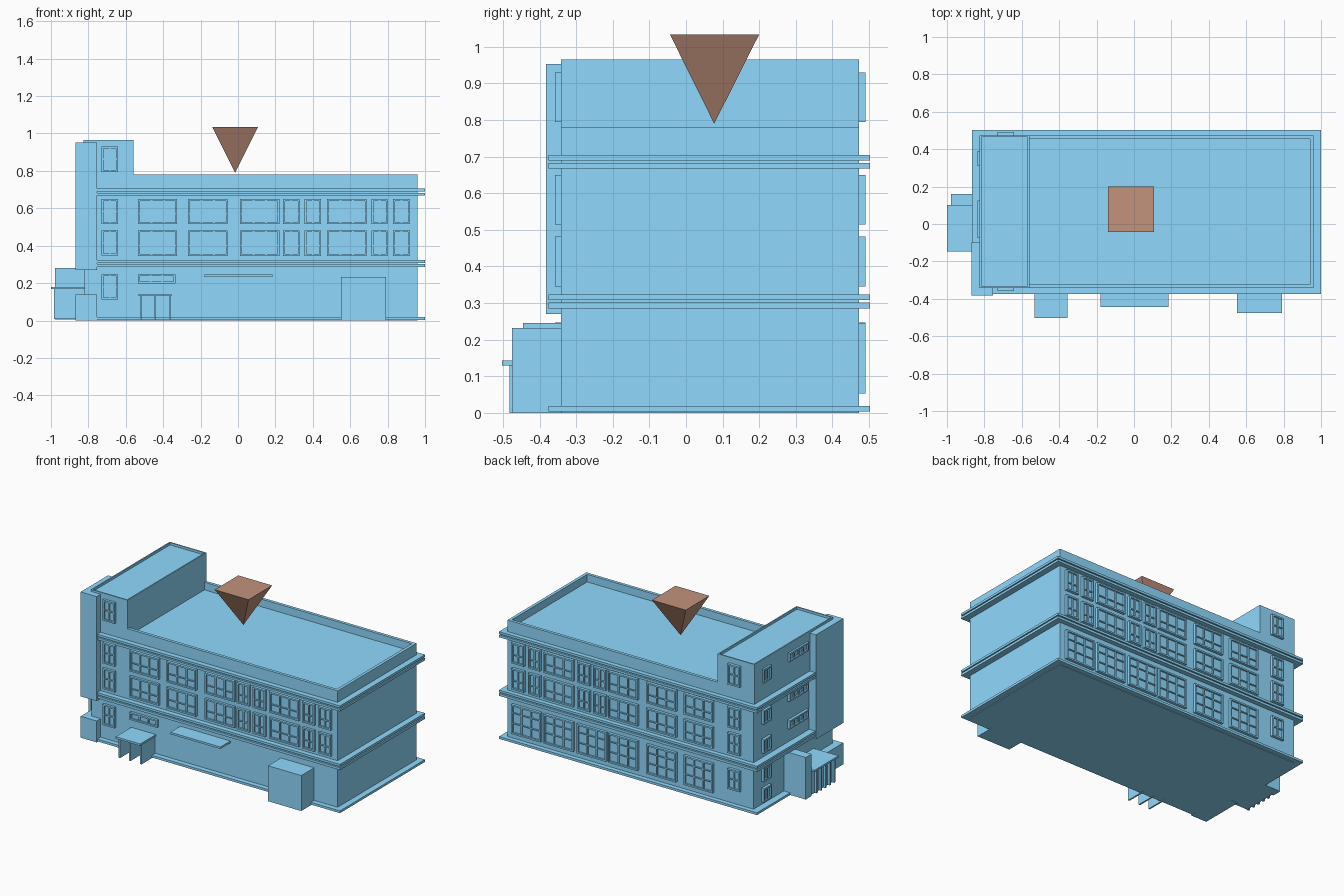
import bpy, bmesh
from mathutils import Vector

if "Cube" in bpy.data.objects:
    bpy.data.objects.remove(bpy.data.objects["Cube"])


def material(name, color):
    mat = bpy.data.materials.new(name)
    mat.diffuse_color = color
    mat.use_nodes = True
    mat.node_tree.nodes["Principled BSDF"].inputs["Base Color"].default_value = mat.diffuse_color
    return mat


BLUE = material("blue", (0.28, 0.70, 1.0, 1))
BROWN = material("brown", (0.54, 0.29, 0.2, 1))


def add_box(bm, x0, x1, y0, y1, z0, z1):
    vs = bmesh.ops.create_cube(bm, size=1)["verts"]
    for v in vs:
        v.co = Vector(((x0 + x1) / 2 + v.co.x * (x1 - x0),
                       (y0 + y1) / 2 + v.co.y * (y1 - y0),
                       (z0 + z1) / 2 + v.co.z * (z1 - z0)))


def finish(bm, name, mat=BLUE):
    me = bpy.data.meshes.new(name)
    bm.to_mesh(me)
    bm.free()
    me.materials.append(mat)
    ob = bpy.data.objects.new(name, me)
    bpy.context.collection.objects.link(ob)
    return ob


def boxes(name, *dims):
    bm = bmesh.new()
    for d in dims:
        add_box(bm, *d)
    return finish(bm, name)


def walled_block(name, x0, x1, y0, y1, z0, z1, rim, drop):
    """Block whose flat roof sits below a surrounding parapet."""
    bm = bmesh.new()
    add_box(bm, x0, x1, y0, y1, z0, z1)
    top = max(bm.faces, key=lambda f: f.calc_center_median().z)
    bmesh.ops.inset_region(bm, faces=[top], thickness=rim)
    down = bmesh.ops.extrude_face_region(bm, geom=[top])
    bmesh.ops.translate(bm, vec=(0, 0, -drop),
                        verts=[g for g in down["geom"] if isinstance(g, bmesh.types.BMVert)])
    if top.is_valid:
        bmesh.ops.delete(bm, geom=[top], context="FACES")
    bmesh.ops.recalc_face_normals(bm, faces=bm.faces)
    return finish(bm, name)


WALL = {"front": -0.34, "back": 0.473, "left": -0.82}


def window(bm, side, a0, a1, z0, z1, cols, rows, bar=0.01):
    """Raised frame, bars and pane; rows lists the heights of the cross bars."""
    def part(b0, b1, c0, c1, depth):
        w = WALL[side]
        if side == "left":
            add_box(bm, w - depth, w + 0.005, b0, b1, c0, c1)
        elif side == "front":
            add_box(bm, b0, b1, w - depth, w + 0.005, c0, c1)
        else:
            add_box(bm, b0, b1, w - 0.005, w + depth, c0, c1)
    part(a0, a1, z0, z1, 0.007)
    for i in range(cols + 1):
        t = 0.018 if i in (0, cols) else 0.014
        c = a0 + bar / 2 + (a1 - a0 - bar) * i / cols
        part(c - bar / 2, c + bar / 2, z0, z1, t)
    for z in (z0, z1 - bar):
        part(a0, a1, z, z + bar, 0.018)
    for f in rows:
        z = z0 + (z1 - z0) * f
        part(a0, a1, z - bar / 3, z + bar / 3, 0.014)


# Main building and stair tower
walled_block("main_building", -0.82, 0.96, -0.342, 0.473, 0, 0.78, 0.028, 0.05)
walled_block("stair_tower", -0.825, -0.56, -0.342, 0.473, 0.70, 0.966, 0.012, 0.015)

# Projecting bands around each floor
boxes("floor_bands", *[(-0.865, 1.0, -0.375, 0.503, a, b) for a, b in
                       ((0.004, 0.019), (0.285, 0.301), (0.308, 0.323),
                        (0.668, 0.683), (0.69, 0.705))])

# Corner pier wrapping the front left edge, and its base
for name, z0, z1 in (("corner_pier", 0.27, 0.953), ("corner_pier_base", 0, 0.14)):
    boxes(name, (-0.87, -0.82, -0.34, -0.10, z0, z1),
          (-0.87, -0.755, -0.382, -0.34, z0, z1))

# Upper floor and stair windows, alike on front and back
WIDE = [(-0.535, -0.325), (-0.268, -0.055), (0.01, 0.222), (0.475, 0.688)]
NARROW = [(0.24, 0.33), (0.355, 0.445), (0.715, 0.80), (0.83, 0.92)]
for side in ("front", "back"):
    bm = bmesh.new()
    for z0, z1 in ((0.345, 0.482), (0.515, 0.65)):
        for a, b in WIDE:
            window(bm, side, a, b, z0, z1, 3, (0.4,))
        for a, b in NARROW:
            window(bm, side, a, b, z0, z1, 2, (0.4,))
    for z0 in (0.112, 0.347, 0.515, 0.795):
        window(bm, side, -0.73, -0.642, z0, z0 + 0.135, 2, (0.5,))
    finish(bm, side + "_windows")

# Tall ground floor windows at the back, with a transom near the top
bm = bmesh.new()
for a, b in WIDE + [(0.235, 0.448), (0.71, 0.922)]:
    window(bm, "back", a, b, 0.053, 0.245, 3, (0.36, 0.71))
finish(bm, "back_ground_windows")

# Low window above the front entrance
bm = bmesh.new()
window(bm, "front", -0.535, -0.335, 0.198, 0.247, 3, ())
finish(bm, "entrance_window")

# Small windows and strip windows on the left end
bm = bmesh.new()
for z in (0.08, 0.215, 0.40, 0.59, 0.86):
    window(bm, "left", 0.31, 0.39, z - 0.045, z + 0.045, 2, ())
for z in (0.44, 0.62, 0.88):
    window(bm, "left", -0.075, 0.125, z - 0.028, z + 0.028, 4, ())
finish(bm, "left_windows")

# Front entrance canopy on thin fin walls
boxes("front_canopy", (-0.532, -0.355, -0.503, -0.34, 0.13, 0.143))
boxes("front_canopy_fins", *[(x, x + 0.01, -0.482, -0.34, 0, 0.132)
                             for x in (-0.525, -0.45, -0.37)])
boxes("long_canopy", (-0.178, 0.184, -0.445, -0.335, 0.232, 0.245))

# Front porch block
boxes("front_porch", (0.55, 0.79, -0.475, -0.33, 0, 0.232))

# Left side entrance: tall wall block, canopy and glazed screen with posts
boxes("side_block", (-0.978, -0.81, 0.10, 0.16, 0.005, 0.28))
boxes("side_canopy", (-1.0, -0.81, -0.148, 0.102, 0.168, 0.18))
boxes("side_screen", (-0.97, -0.81, -0.13, 0.10, 0.008, 0.17))
boxes("side_posts", *[(-0.985, -0.968, y, y + 0.012, 0.008, 0.17)
                      for y in (-0.135, -0.09, -0.045, 0.0, 0.045)])

# Upside-down pyramid marker over the roof
bm = bmesh.new()
tip = bm.verts.new((-0.015, 0.077, 0.79))
ring = [bm.verts.new((x, y, 1.034)) for x, y in
        ((-0.138, -0.044), (0.107, -0.044), (0.107, 0.2), (-0.138, 0.2))]
bm.faces.new(ring)
for i in range(4):
    bm.faces.new((ring[i], tip, ring[(i + 1) % 4]))
bmesh.ops.recalc_face_normals(bm, faces=bm.faces)
finish(bm, "roof_marker", BROWN)
